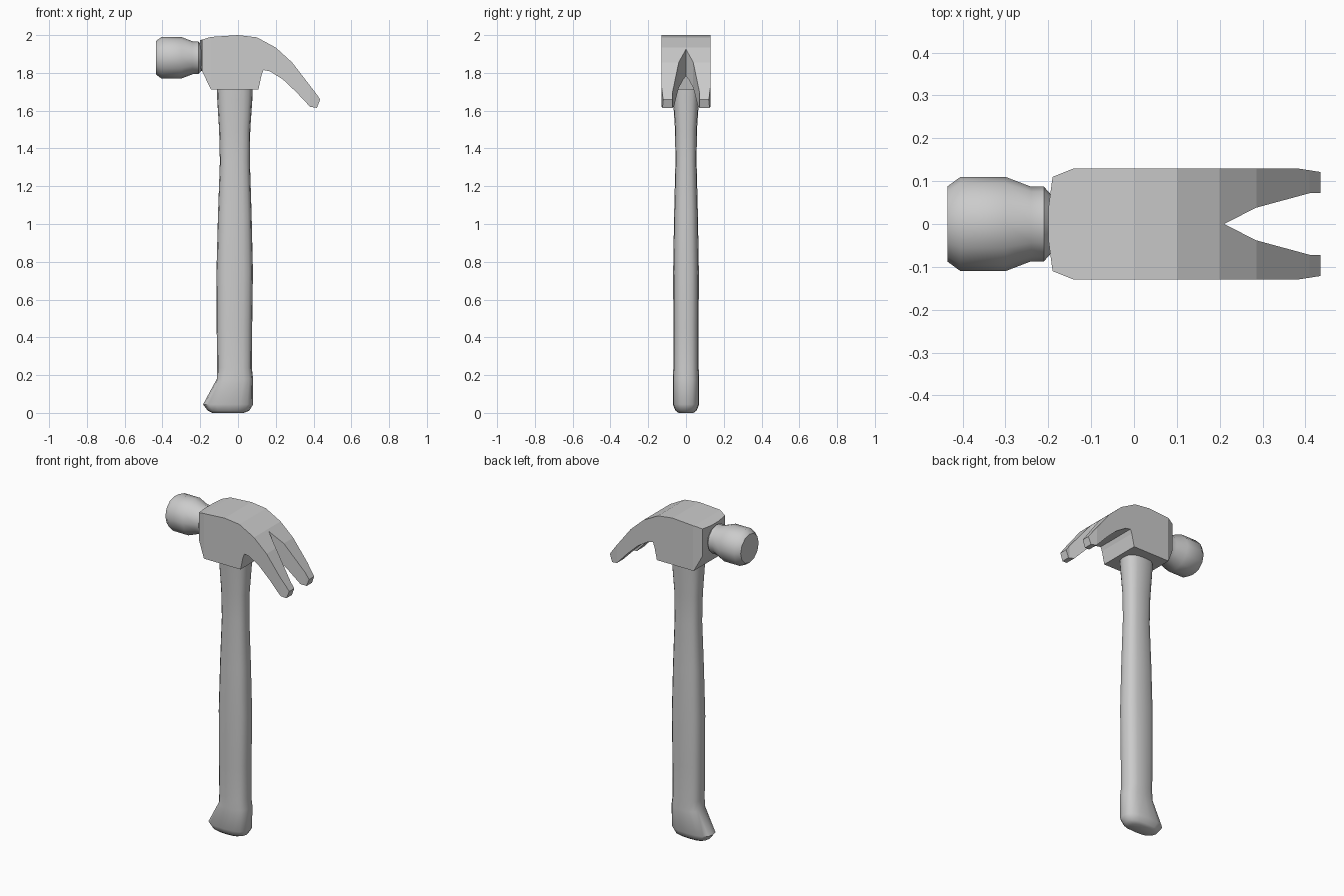
import bpy, bmesh, math

if "Cube" in bpy.data.objects:
    bpy.data.objects.remove(bpy.data.objects["Cube"])


def finish(name, bm, angle):
    bmesh.ops.recalc_face_normals(bm, faces=bm.faces)
    mesh = bpy.data.meshes.new(name)
    bm.to_mesh(mesh)
    bm.free()
    obj = bpy.data.objects.new(name, mesh)
    bpy.context.collection.objects.link(obj)
    bpy.ops.object.select_all(action='DESELECT')
    obj.select_set(True)
    bpy.context.view_layer.objects.active = obj
    bpy.ops.object.shade_smooth_by_angle(angle=math.radians(angle))
    return obj


def prism(name, start, direction, angle=1):
    """Extrude a closed outline of 3D points along a vector."""
    bm = bmesh.new()
    face = bm.faces.new([bm.verts.new(p) for p in start])
    moved = bmesh.ops.extrude_face_region(bm, geom=[face])['geom']
    bmesh.ops.translate(bm, vec=direction,
                        verts=[v for v in moved if isinstance(v, bmesh.types.BMVert)])
    if face.is_valid and len(bm.faces) < len(start) + 2:
        bm.faces.new([v for v in reversed(face.verts)])
    return finish(name, bm, angle)


def loft(name, rings, angle):
    """Skin a stack of rings and cap both ends."""
    bm = bmesh.new()
    rows = [[bm.verts.new(p) for p in ring] for ring in rings]
    n = len(rows[0])
    for a, b in zip(rows, rows[1:]):
        for i in range(n):
            bm.faces.new((a[i], a[(i + 1) % n], b[(i + 1) % n], b[i]))
    bm.faces.new(rows[0][::-1])
    bm.faces.new(rows[-1])
    return finish(name, bm, angle)


# Claw head: side profile intersected with the plan outline
side = [(-.21, 1.97), (-.145, 1.99), (0, 2.0), (.10, 1.988), (.20, 1.934),
        (.286, 1.856), (.41, 1.695), (.435, 1.66), (.418, 1.615), (.382, 1.62),
        (.31, 1.697), (.238, 1.765), (.17, 1.808), (.135, 1.815), (.125, 1.79),
        (.108, 1.712), (-.143, 1.712), (-.21, 1.85)]
half_plan = [(-.20, .035), (-.19, .11), (-.14, .13), (.38, .13), (.45, .119),
             (.45, .072), (.41, .072), (.285, .038)]
plan = half_plan + [(.21, 0)] + [(x, -y) for x, y in reversed(half_plan)]
head = prism("claw_head", [(x, -.2, z) for x, z in side], (0, .4, 0))
cutter = prism("plan_cutter", [(x, y, 1.5) for x, y in plan], (0, 0, .7))
cutter.hide_render = True
bpy.ops.object.select_all(action='DESELECT')
head.select_set(True)
bpy.context.view_layer.objects.active = head
mod = head.modifiers.new("plan", 'BOOLEAN')
mod.operation = 'INTERSECT'
mod.solver = 'EXACT'
mod.object = cutter
bpy.ops.object.modifier_apply(modifier=mod.name)
bpy.data.objects.remove(cutter)
bpy.ops.object.shade_smooth_by_angle(angle=math.radians(28))

# Striking face and neck, turned around the x axis
turned = [(-.435, .088), (-.405, .11), (-.30, .11), (-.24, .087),
          (-.21, .087), (-.195, .07), (-.15, .07)]
loft("striker", [[(x, r * math.cos(i * math.tau / 12), 1.88 + r * math.sin(i * math.tau / 12))
                  for i in range(12)] for x, r in turned], 40)

# Handle: rounded sections as (z, x min, x max, half depth)
sections = [(0, -.135, .03, .04), (.012, -.16, .06, .056), (.045, -.185, .08, .07),
            (.18, -.112, .08, .07), (.24, -.11, .073, .067), (.45, -.113, .075, .067),
            (.75, -.114, .079, .068), (1.05, -.106, .072, .063), (1.33, -.096, .063, .056),
            (1.50, -.10, .065, .058), (1.66, -.11, .076, .069), (1.76, -.113, .08, .073)]


def rounded(t):
    return math.copysign(abs(t) ** .75, t)


def section(z, x0, x1, d):
    angles = [i * math.tau / 16 for i in range(16)]
    return [((x0 + x1) / 2 + (x1 - x0) / 2 * rounded(math.cos(a)), d * rounded(math.sin(a)), z)
            for a in angles]


loft("handle", [section(*s) for s in sections], 40)
